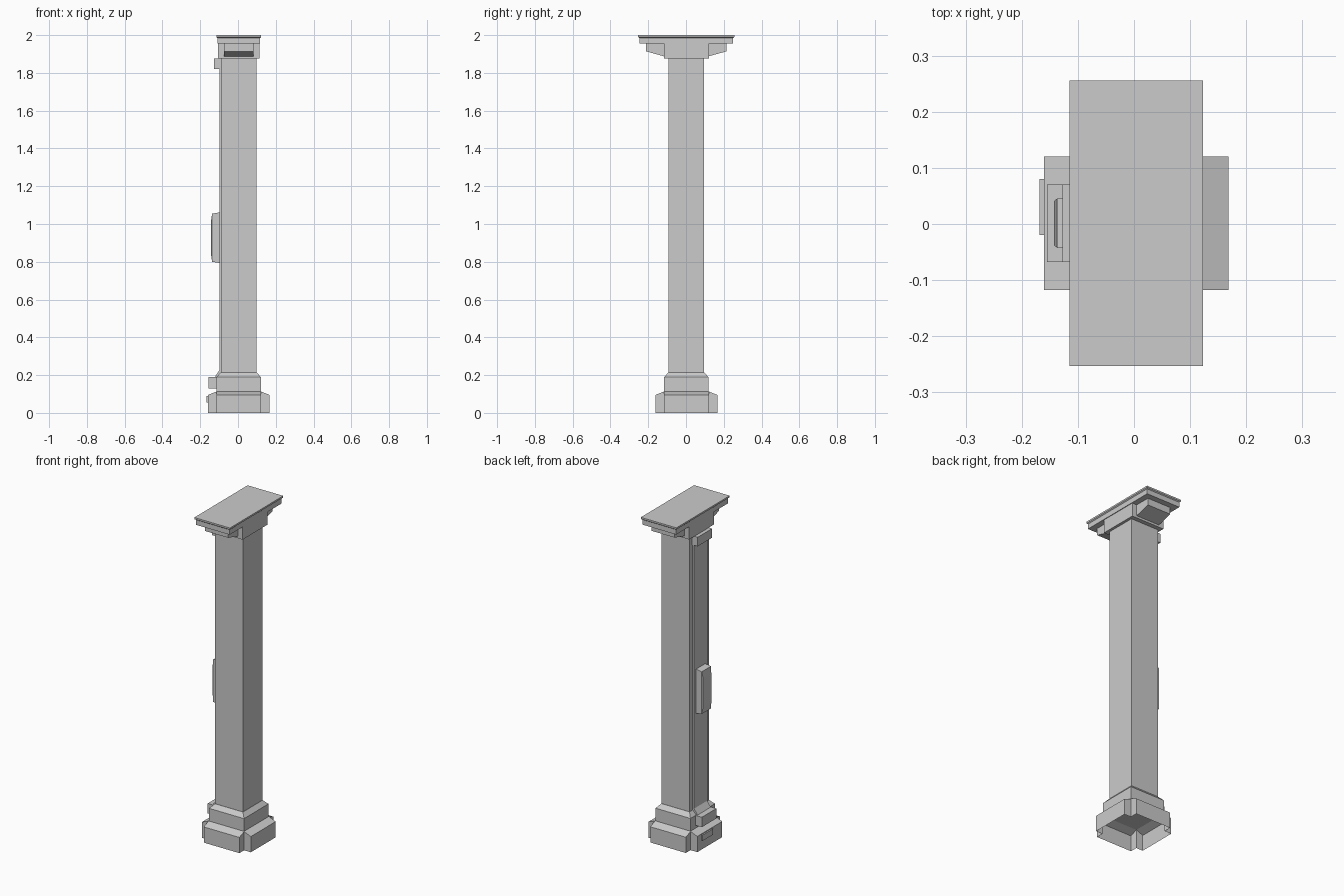
import bpy, bmesh

old = bpy.data.objects.get("Cube")
if old:
    bpy.data.objects.remove(old, do_unlink=True)

stone = bpy.data.materials.new("pale_grey")
stone.use_nodes = True
GREY = (0.6, 0.6, 0.6, 1)
stone.diffuse_color = GREY
for node in stone.node_tree.nodes:
    if node.type == 'BSDF_PRINCIPLED':
        node.inputs["Base Color"].default_value = GREY

CX, CY = 0.004, 0.0015   # axis of the pillar


def finish(name, bm):
    bmesh.ops.recalc_face_normals(bm, faces=bm.faces)
    mesh = bpy.data.meshes.new(name)
    bm.to_mesh(mesh)
    bm.free()
    mesh.materials.append(stone)
    obj = bpy.data.objects.new(name, mesh)
    bpy.context.collection.objects.link(obj)
    return obj


def loft(name, rings):
    """Join rings of equal point count and cap both ends."""
    bm = bmesh.new()
    loops = [[bm.verts.new(p) for p in ring] for ring in rings]
    n = len(loops[0])
    for a, b in zip(loops, loops[1:]):
        for i in range(n):
            j = (i + 1) % n
            bm.faces.new((a[i], a[j], b[j], b[i]))
    bm.faces.new(loops[0])
    bm.faces.new(loops[-1])
    return finish(name, bm)


def tiers(name, sections):
    """Stack of rectangles (half x, half y, z) about the axis."""
    signs = ((-1, -1), (1, -1), (1, 1), (-1, 1))
    return loft(name, [[(CX + sx * hx, CY + sy * hy, z) for sx, sy in signs]
                       for hx, hy, z in sections])


def box(name, x, y, z):
    return loft(name, [[(a, y[0], z[0]), (a, y[1], z[0]), (a, y[1], z[1]), (a, y[0], z[1])]
                       for a in x])


# Cross-shaped foot, open underneath, with sloping arm tops
IN, OUT = 0.119, 0.164
LOW, HIGH = 0.095, 0.113
plan = []
for c, s in ((1, 0), (0, 1), (-1, 0), (0, -1)):
    for u, v, h in ((OUT, -IN, LOW), (OUT, IN, LOW), (IN, IN, HIGH)):
        plan.append((CX + u * c - v * s, CY + u * s + v * c, h))
bm = bmesh.new()
bottom = [bm.verts.new((x, y, 0)) for x, y, h in plan]
top = [bm.verts.new(p) for p in plan]
for i in range(12):
    j = (i + 1) % 12
    bm.faces.new((bottom[i], bottom[j], top[j], top[i]))
for k in range(0, 12, 3):
    bm.faces.new((top[k], top[k + 1], top[k + 2], top[k - 1]))
bm.faces.new([top[k] for k in (2, 5, 8, 11)])
finish("foot", bm)

# Plinth and shaft
tiers("plinth", [(0.117, 0.117, 0.113), (0.117, 0.117, 0.19), (0.094, 0.094, 0.215)])
tiers("shaft", [(0.093, 0.093, 0.21), (0.093, 0.093, 1.88)])

# Capital: neck block, long slab and its flared top
tiers("neck_block", [(0.109, 0.119, 1.875), (0.109, 0.119, 1.956)])
tiers("cap_slab", [(0.113, 0.248, 1.955), (0.113, 0.248, 1.985),
                   (0.119, 0.2545, 1.99), (0.119, 0.2545, 2.0)])

# Front and back corbels with sloping undersides
corbel = [(0.1, 1.956), (0.213, 1.956), (0.213, 1.914), (0.119, 1.888), (0.1, 1.888)]
for name, side in (("front_corbel", -1), ("back_corbel", 1)):
    loft(name, [[(CX + hx, CY + side * y, z) for y, z in corbel] for hx in (-0.078, 0.078)])

# Raised strip on the right side, stepping out over the plinth
strip = [(-0.08, 1.875), (-0.099, 1.875), (-0.099, 0.225), (-0.122, 0.192), (-0.08, 0.192)]
loft("cable_strip", [[(x, y, z) for x, z in strip] for y in (-0.062, 0.064)])

# Clamps at both ends of the strip, and a plate on the foot
box("upper_clamp", (-0.127, -0.085), (-0.068, 0.07), (1.82, 1.875))
box("lower_clamp", (-0.155, -0.11), (-0.068, 0.07), (0.13, 0.19))
box("foot_plate", (-0.168, -0.16), (-0.02, 0.08), (0.055, 0.09))

# Control box with a bevelled cover
loft("control_box", [[(x, CY - hy, lo), (x, CY + hy, lo), (x, CY + hy, hi), (x, CY - hy, hi)]
                     for x, hy, lo, hi in ((-0.095, 0.044, 0.793, 1.062),
                                           (-0.137, 0.044, 0.80, 1.055),
                                           (-0.143, 0.039, 0.84, 1.015))])
